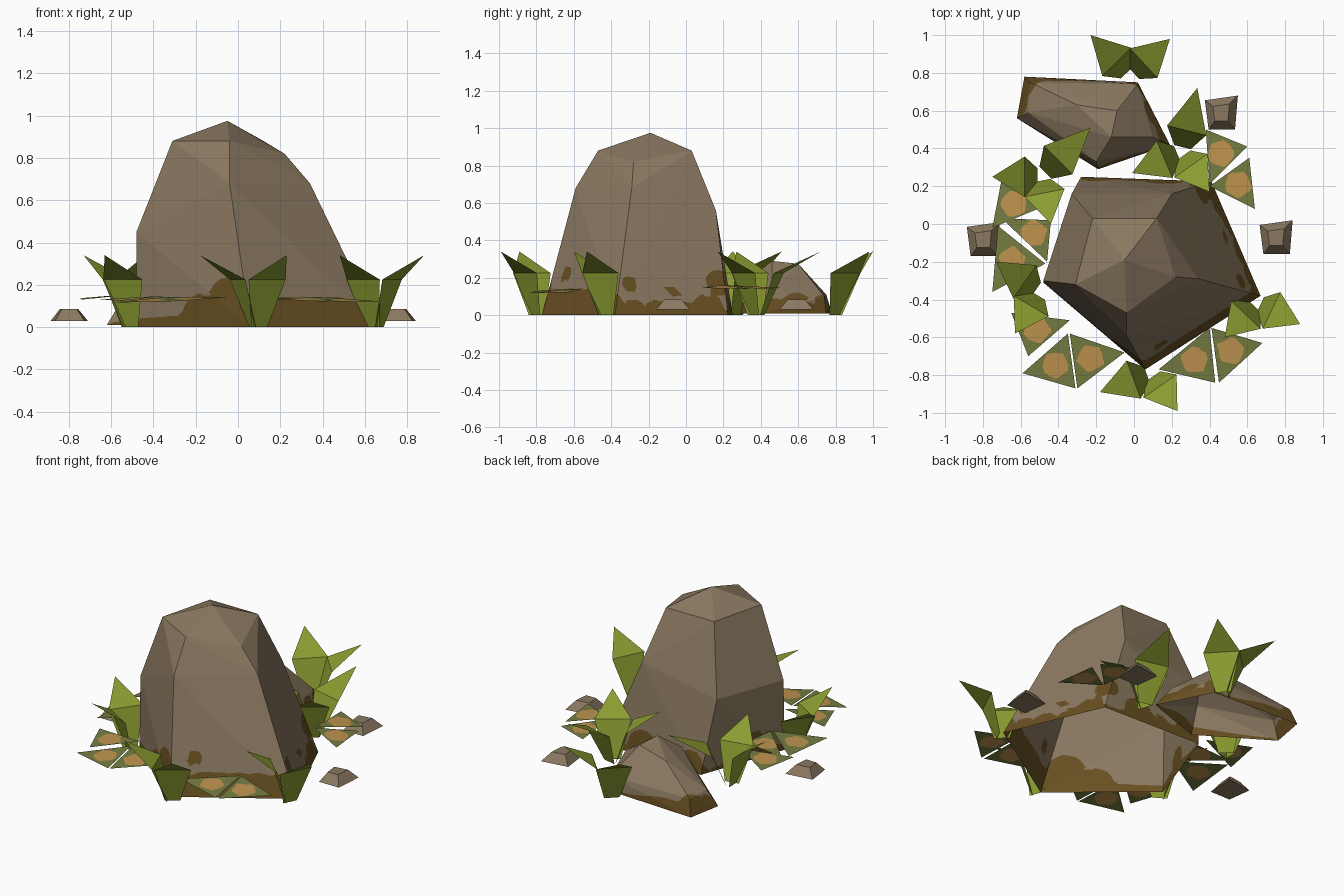
import bpy, bmesh, math
from mathutils import Vector

if "Cube" in bpy.data.objects:
    bpy.data.objects.remove(bpy.data.objects["Cube"])


def material(name, srgb):
    m = bpy.data.materials.new(name)
    lin = [(c / 255 / 12.92 if c < 11 else ((c / 255 + 0.055) / 1.055) ** 2.4) for c in srgb]
    m.diffuse_color = (*lin, 1)
    m.use_nodes = True
    m.node_tree.nodes["Principled BSDF"].inputs["Base Color"].default_value = m.diffuse_color
    return m


ROCK = material("brown_rock", (139, 121, 97))
DIRT = material("dark_dirt", (104, 79, 33))
GRASS = material("grass_green", (139, 156, 49))
OLIVE = material("olive_leaf", (116, 124, 64))
TAN = material("tan_spot", (191, 147, 79))


def finish(name, bm, *mats):
    me = bpy.data.meshes.new(name)
    bm.to_mesh(me)
    bm.free()
    for m in mats:
        me.materials.append(m)
    ob = bpy.data.objects.new(name, me)
    bpy.context.collection.objects.link(ob)
    return ob


def paint_patch(bm, field, step, top=9.0):
    """Cut the faces along field = 0 below height top; inside gets material 1."""
    def low():
        return [f for f in bm.faces if f.calc_center_median().z < top]

    def geom(faces):
        return faces + list({e for f in faces for e in f.edges}) + list({v for f in faces for v in f.verts})

    bmesh.ops.bisect_plane(bm, geom=bm.verts[:] + bm.edges[:] + bm.faces[:],
                           plane_co=(0, 0, top), plane_no=(0, 0, 1))
    for axis in range(3):
        vals = [v.co[axis] for f in low() for v in f.verts]
        no = Vector((axis == 0, axis == 1, axis == 2))
        c = min(vals) + step
        while c < max(vals):
            bmesh.ops.bisect_plane(bm, geom=geom(low()), plane_co=no * c, plane_no=no)
            c += step
    bmesh.ops.triangulate(bm, faces=low())
    new = []
    for e in {e for f in low() for e in f.edges}:
        a, b = (field(v.co) for v in e.verts)
        if a * b < 0:
            t = min(0.97, max(0.03, a / (a - b)))
            new.append(bmesh.utils.edge_split(e, e.verts[0], t)[1])
    bmesh.ops.connect_verts(bm, verts=new)
    for f in low():
        f.material_index = int(field(f.calc_center_median()) > 0)
    bmesh.ops.dissolve_limit(bm, angle_limit=0.01, verts=bm.verts[:], edges=bm.edges[:],
                             delimit={'MATERIAL'})


def boulder(name, points, blobs, base):
    """Faceted hull, open underneath, with dirt around its foot."""
    bm = bmesh.new()
    for p in points:
        bm.verts.new(p)
    bmesh.ops.convex_hull(bm, input=bm.verts[:])
    bmesh.ops.delete(bm, geom=[v for v in bm.verts if not v.link_faces], context='VERTS')
    bmesh.ops.recalc_face_normals(bm, faces=bm.faces[:])
    bmesh.ops.delete(bm, geom=[f for f in bm.faces if f.normal.z < -0.95], context='FACES')

    def dirt(p):
        edge = base * (1 + 0.5 * math.sin(9 * p.x + 7 * p.y)) - p.z
        return max([edge] + [r - (p - Vector((x, y, z))).length for x, y, z, r in blobs])

    paint_patch(bm, dirt, 0.05, 0.29)
    return finish(name, bm, ROCK, DIRT)


# main boulder: foot ring, shoulder ring, crown ring, peak
boulder("main_boulder", [
    (-0.28, 0.25, 0), (0.41, 0.225, 0), (0.67, -0.38, 0), (0.06, -0.77, 0), (-0.48, -0.31, 0),
    (-0.33, 0.16, 0.46), (0.20, 0.16, 0.56), (0.34, -0.29, 0.68), (-0.04, -0.59, 0.68),
    (-0.48, -0.30, 0.45),
    (-0.22, 0.03, 0.88), (0.12, 0.03, 0.88), (0.22, -0.28, 0.82), (-0.04, -0.47, 0.88),
    (-0.31, -0.32, 0.88), (-0.05, -0.19, 0.975)],
    [(-0.05, -0.67, 0.12, 0.12), (-0.17, -0.55, 0.05, 0.11), (0.10, -0.73, 0.03, 0.11),
     (0.22, -0.66, 0.03, 0.12), (0.31, -0.61, 0.03, 0.12), (0.40, -0.55, 0.03, 0.12),
     (0.49, -0.49, 0.03, 0.12), (0.58, -0.43, 0.03, 0.11), (0.14, -0.64, 0.22, 0.045),
     (0.35, 0.17, 0.17, 0.075), (0.57, -0.30, 0.17, 0.045), (0.50, -0.06, 0.13, 0.035),
     (0.62, -0.28, 0.01, 0.08), (0.57, -0.15, 0.01, 0.08), (0.50, 0.0, 0.01, 0.07),
     (0.44, 0.12, 0.03, 0.09), (0.15, 0.23, 0.05, 0.11), (-0.2, 0.23, 0.04, 0.09),
     (0.0, 0.24, 0.02, 0.08), (-0.4, -0.1, 0.1, 0.08)], 0.045)

# low rock behind
boulder("small_rock", [
    (-0.58, 0.78, 0.01), (0.02, 0.75, 0.01), (0.19, 0.42, 0.01), (-0.19, 0.29, 0.01),
    (-0.62, 0.56, 0.01), (-0.55, 0.75, 0.11), (0.02, 0.74, 0.10), (-0.56, 0.59, 0.11),
    (-0.30, 0.63, 0.24), (-0.09, 0.60, 0.275), (-0.12, 0.46, 0.29), (-0.20, 0.33, 0.19),
    (0.10, 0.46, 0.14)],
    [(0.1, 0.60, 0.04, 0.09), (-0.57, 0.75, 0.05, 0.09), (-0.6, 0.65, 0.03, 0.08),
     (0.03, 0.73, 0.04, 0.07), (0.15, 0.48, 0.04, 0.06)], 0.05)

# pebbles: little skewed frustums
for i, (x, y) in enumerate([(-0.80, -0.08), (0.75, -0.07), (0.46, 0.59)]):
    bm = bmesh.new()
    lo = [(-0.085, 0.065), (-0.065, -0.09), (0.075, -0.09), (0.09, 0.09)]
    ring = [bm.verts.new((x + a, y + b, 0.03)) for a, b in lo]
    cap = [bm.verts.new((x + a * 0.5, y + b * 0.5, 0.085)) for a, b in lo]
    bm.faces.new(cap)
    bm.faces.new(ring[::-1])
    for k in range(4):
        n = (k + 1) % 4
        bm.faces.new((ring[k], ring[n], cap[n], cap[k]))
    finish(f"pebble_{i + 1}", bm, ROCK)

# grass clumps: root position followed by the tips of its folded blades
CLUMPS = [
    [(0.09, -0.79), (-0.18, -0.89), (0.23, -0.99)],
    [(-0.02, 0.785), (-0.23, 1.00), (0.19, 0.98)],
    [(0.65, -0.42), (0.88, -0.53), (0.48, -0.60)],
    [(0.25, 0.38), (0.335, 0.72), (-0.01, 0.27), (0.40, 0.17)],
    [(-0.49, 0.25), (-0.23, 0.51), (-0.75, 0.25), (-0.44, 0.00)],
    [(-0.50, -0.36), (-0.73, -0.20), (-0.63, -0.58)],
]
for i, (root, *tips) in enumerate(CLUMPS):
    bm = bmesh.new()
    for tip in tips:
        r, t = Vector((*root, 0)), Vector((*tip, 0.34))
        out = Vector((t.x - r.x, t.y - r.y, 0))
        side = Vector((-out.y, out.x, 0)).normalized()
        mid = r + out * 0.34 + Vector((0, 0, 0.225))
        b0, b1 = (bm.verts.new(r + out * 0.08 + side * s * 0.045) for s in (1, -1))
        m0, m1 = (bm.verts.new(mid + side * s * 0.107) for s in (1, -1))
        bm.faces.new((b0, b1, m1, m0))
        bm.faces.new((m0, m1, bm.verts.new(t)))
    finish(f"grass_clump_{i + 1}", bm, GRASS)

# flat spotted leaves lying around the boulder (three corners each)
LEAVES = [
    [(0.13, -0.77), (0.40, -0.55), (0.43, -0.84)],
    [(0.41, -0.55), (0.68, -0.63), (0.45, -0.84)],
    [(-0.65, -0.47), (-0.34, -0.51), (-0.56, -0.70)],
    [(-0.59, -0.79), (-0.35, -0.58), (-0.31, -0.87)],
    [(-0.34, -0.58), (-0.05, -0.68), (-0.30, -0.87)],
    [(-0.75, -0.02), (-0.70, 0.24), (-0.46, 0.10)],
    [(-0.70, 0.03), (-0.44, 0.02), (-0.46, -0.20)],
    [(-0.75, -0.36), (-0.72, -0.01), (-0.47, -0.21)],
    [(0.38, 0.50), (0.60, 0.41), (0.40, 0.21)],
    [(0.61, 0.35), (0.64, 0.08), (0.40, 0.20)],
]
for i, corners in enumerate(LEAVES):
    bm = bmesh.new()
    pts = [Vector((x, y, 0.2 - 0.085 * math.hypot(x, y))) for x, y in corners]
    face = bm.faces.new([bm.verts.new(p) for p in pts])
    face.normal_update()
    if face.normal.z < 0:
        face.normal_flip()
    mid = sum(pts, Vector()) / 3

    def spot(p):
        d = p - mid
        return 0.068 + 0.005 * math.sin(5 * math.atan2(d.y, d.x) + i) - d.length

    paint_patch(bm, spot, 0.03)
    finish(f"spotted_leaf_{i + 1}", bm, OLIVE, TAN)
